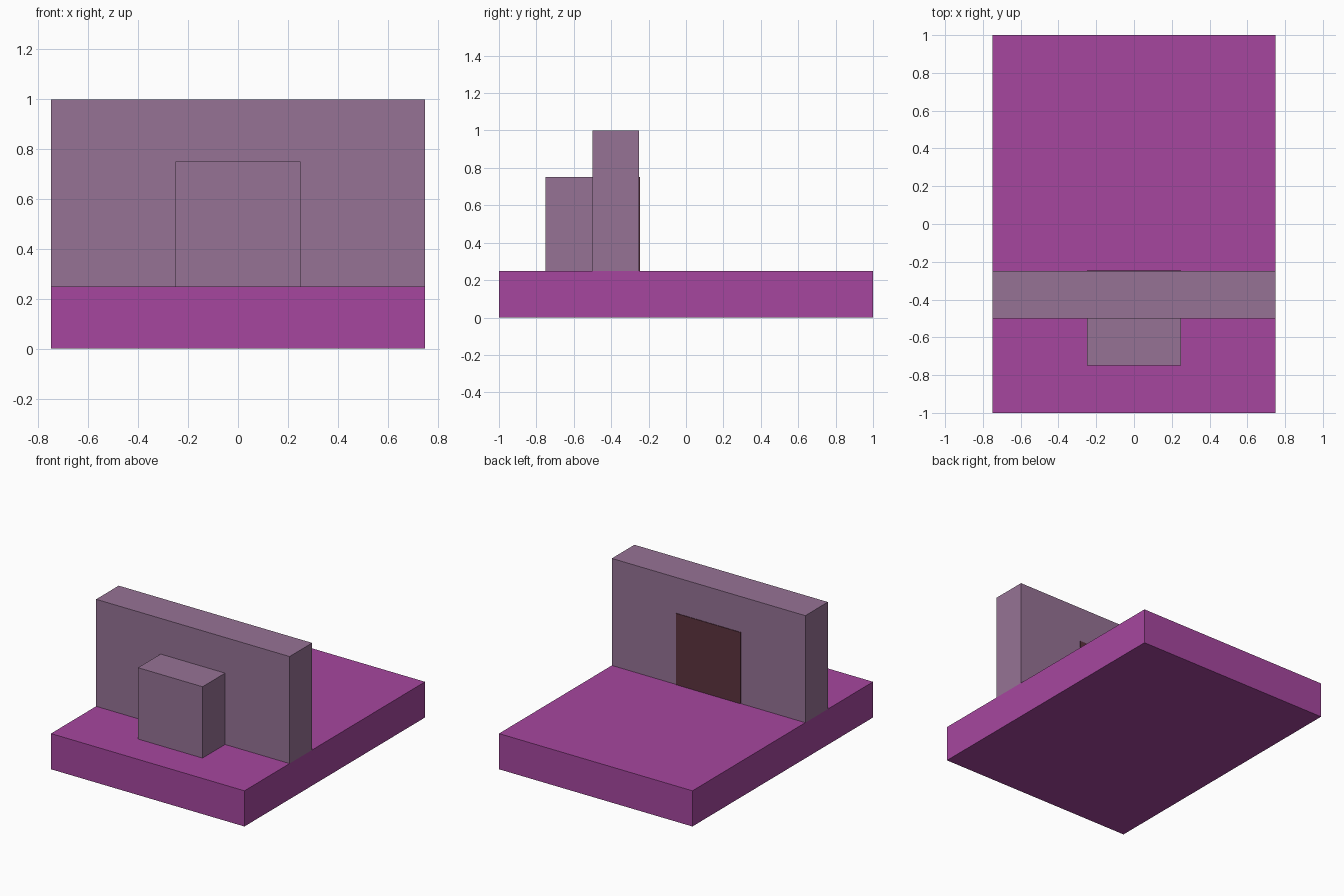
import bpy
import bmesh
from mathutils import Vector

cube = bpy.data.objects.get("Cube")
if cube:
    bpy.data.objects.remove(cube, do_unlink=True)


def material(name, colour):
    mat = bpy.data.materials.new(name)
    mat.use_nodes = True
    rgba = (*colour, 1.0)
    mat.diffuse_color = rgba
    mat.node_tree.nodes["Principled BSDF"].inputs["Base Color"].default_value = rgba
    return mat


def box(name, low, high, mat):
    """Axis-aligned block between two opposite corners."""
    low, high = Vector(low), Vector(high)
    bm = bmesh.new()
    bmesh.ops.create_cube(bm, size=1)
    bmesh.ops.scale(bm, vec=high - low, verts=bm.verts)
    bmesh.ops.translate(bm, vec=(low + high) / 2, verts=bm.verts)
    mesh = bpy.data.meshes.new(name)
    bm.to_mesh(mesh)
    bm.free()
    mesh.materials.append(mat)
    obj = bpy.data.objects.new(name, mesh)
    bpy.context.collection.objects.link(obj)
    return obj


magenta = material("magenta", (0.38, 0.062, 0.345))
mauve = material("dusty mauve", (0.305, 0.171, 0.3))
maroon = material("dark maroon", (0.107, 0.033, 0.05))

# Floor slab, upright wall, and the block against the wall's front
box("base_slab", (-0.75, -1, 0), (0.75, 1, 0.25), magenta)
box("wall", (-0.75, -0.5, 0.25), (0.75, -0.25, 1), mauve)
box("front_block", (-0.25, -0.75, 0.25), (0.25, -0.5, 0.75), mauve)

# Thin dark panel on the wall's back
box("back_panel", (-0.25, -0.25, 0.25), (0.25, -0.246, 0.75), maroon)
